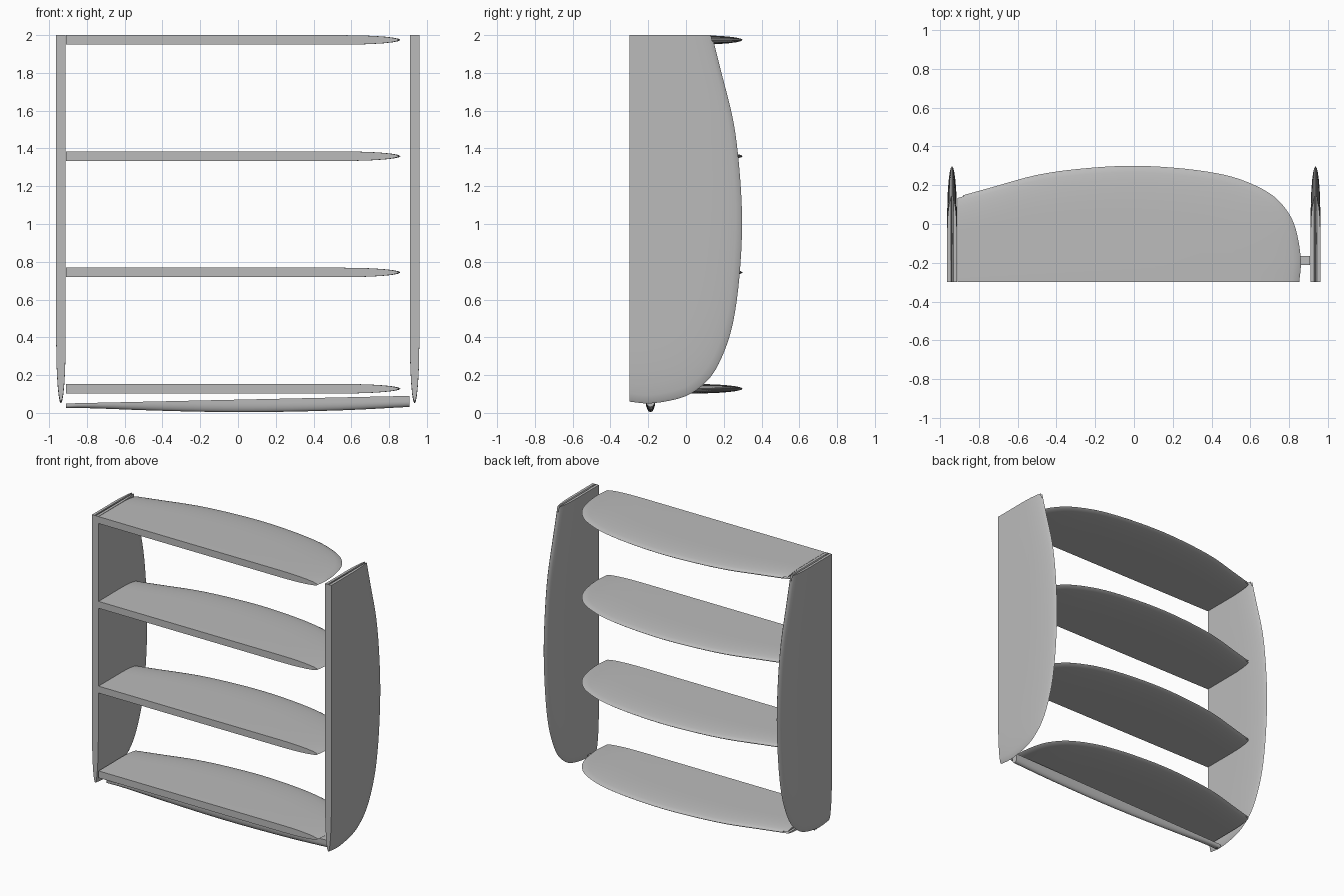
import bpy
import bmesh
import math

cube = bpy.data.objects.get("Cube")
if cube:
    bpy.data.objects.remove(cube, do_unlink=True)

grey = bpy.data.materials.new("light_grey")
grey.use_nodes = True
colour = (0.5, 0.5, 0.5, 1)
grey.diffuse_color = colour
grey.node_tree.nodes["Principled BSDF"].inputs["Base Color"].default_value = colour


def smooth_curve(pts, steps=4):
    """Catmull-Rom curve through the given points."""
    ends = [pts[0]] + pts + [pts[-1]]
    out = []
    for a, b, c, d in zip(ends, ends[1:], ends[2:], ends[3:]):
        for i in range(steps):
            t = i / steps
            out.append(tuple(0.5 * (2 * q + (r - p) * t
                                    + (2 * p - 5 * q + 4 * r - s) * t * t
                                    + (3 * q - p - 3 * r + s) * t ** 3)
                             for p, q, r, s in zip(a, b, c, d)))
    return out + [pts[-1]]


def board(name, outline, place, taper_u, taper_w, levels=6):
    """Board with a straight edge at w=0, a cut end at u=0 and a rim thinning to a point."""
    bm = bmesh.new()
    rings = []
    for k in range(-levels, levels + 1):
        a = k / levels * math.pi / 2
        t = math.sin(a)
        su = 1 - taper_u * (1 - math.cos(a))
        sw = 1 - taper_w * (1 - math.cos(a))
        ring = [(0, 0)] + [(u * su, w * sw) for u, w in outline]
        if k == 0:
            # small notch where the rim meets the cut end
            ring[1] = (0.015, ring[1][1] - 0.03)
        rings.append([bm.verts.new(place(u, w, t)) for u, w in ring])
    n = len(rings[0])
    for low, high in zip(rings, rings[1:]):
        for i in range(n):
            j = (i + 1) % n
            bm.faces.new((low[i], low[j], high[j], high[i]))
    bm.faces.new(rings[0])
    bm.faces.new(rings[-1])
    bmesh.ops.recalc_face_normals(bm, faces=bm.faces)
    mesh = bpy.data.meshes.new(name)
    bm.to_mesh(mesh)
    bm.free()
    mesh.materials.append(grey)
    obj = bpy.data.objects.new(name, mesh)
    bpy.context.collection.objects.link(obj)
    bpy.ops.object.select_all(action="DESELECT")
    obj.select_set(True)
    bpy.context.view_layer.objects.active = obj
    bpy.ops.object.shade_smooth_by_angle(angle=math.radians(35))


half = 0.025
long_outline = smooth_curve([
    (0, .733), (.1, .815), (.23, .92), (.36, .975), (.51, 1), (.66, .975),
    (.78, .92), (.86, .84), (.92, .74), (.958, .62), (.98, .5), (.993, .35),
    (1, .17), (.995, 0)])

# Upright side panels, rounded at the foot
for name, x in (("right_side_panel", -0.9375), ("left_side_panel", 0.935)):
    board(name, long_outline,
          lambda u, w, t: (x + half * t, -0.3 + 0.597 * w, 2 - 1.95 * u),
          0.17, 0.42)

# Four shelves fixed to the right panel, rounded at the free end
for i in range(4):
    z = 0.128 + 0.6155 * i
    board(f"shelf_{i + 1}", long_outline,
          lambda u, w, t: (-0.91 + 1.77 * u, -0.3 + 0.6 * w, z + half * t),
          0.17, 0.42)

# Low skirting rail under the bottom shelf, arched along its lower edge
rail_outline = smooth_curve([(0, .55), (.2, .86), (.5, 1), (.8, .9), (1, .68)]) + [(1, 0)]


def place_rail(u, w, t):
    drop = 0.05 * max(0, 1 - 2 * u) ** 3 + 0.01 * u ** 8
    return (-0.91 + 1.817 * u, -0.188 + 0.023 * t, 0.1 - 0.096 * w - drop * (1 - w))


board("skirting_rail", rail_outline, place_rail, 0, 0.5)
